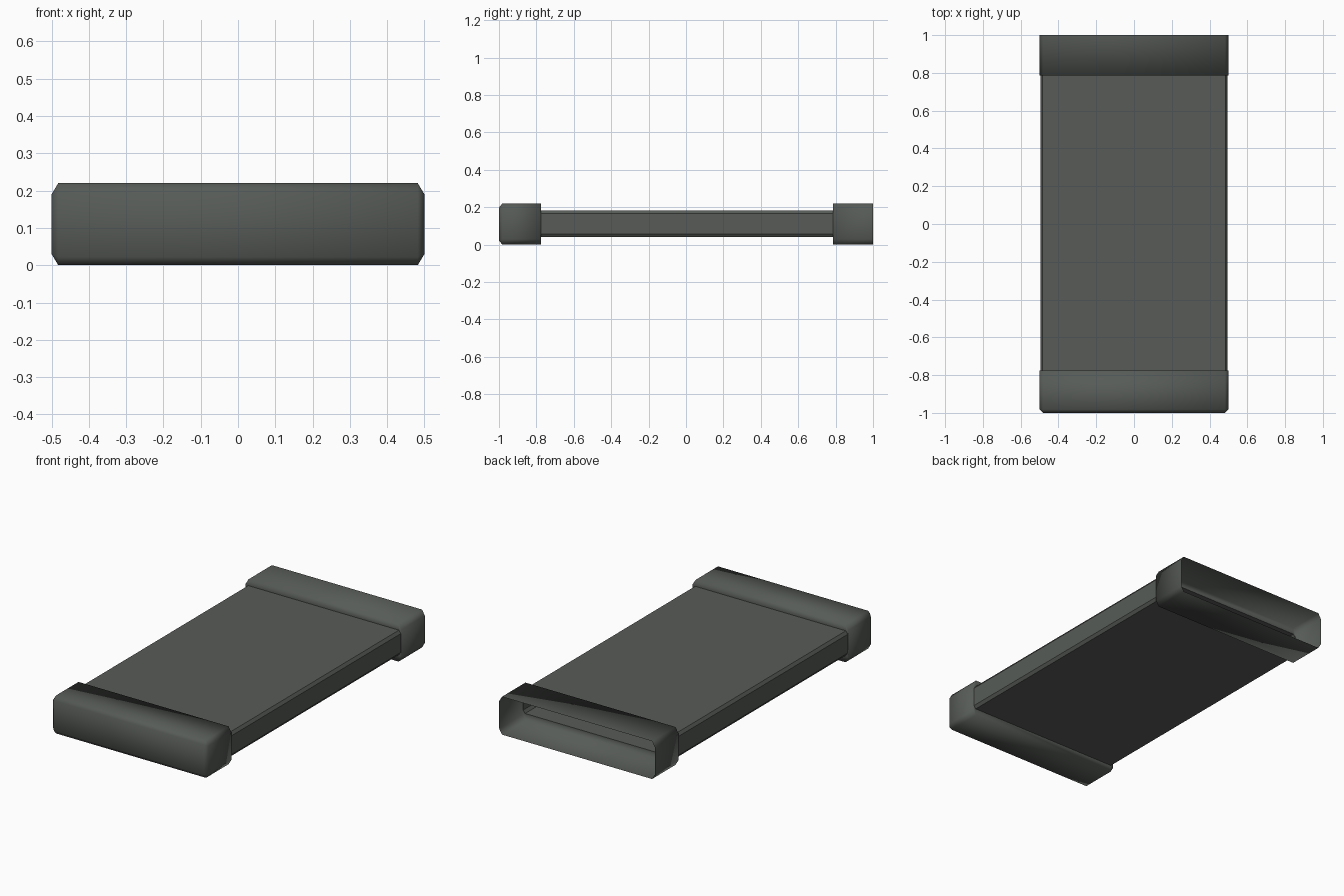
import bpy, bmesh

if "Cube" in bpy.data.objects:
    bpy.data.objects.remove(bpy.data.objects["Cube"])

mat = bpy.data.materials.new("dark grey green")
mat.diffuse_color = (0.095, 0.105, 0.095, 1)
mat.use_nodes = True
mat.node_tree.nodes["Principled BSDF"].inputs["Base Color"].default_value = mat.diffuse_color


def section(y, hx, z0, z1, cx, cz):
    """Chamfered rectangle across the y axis."""
    return [(hx, y, z0 + cz), (hx, y, z1 - cz), (hx - cx, y, z1), (-hx + cx, y, z1),
            (-hx, y, z1 - cz), (-hx, y, z0 + cz), (-hx + cx, y, z0), (hx - cx, y, z0)]


def loft(name, sections, close_first=False, smooth_all=True):
    bm = bmesh.new()
    rings = [[bm.verts.new(p) for p in s] for s in sections]
    for a, b in zip(rings, rings[1:]):
        for i in range(8):
            j = (i + 1) % 8
            bm.faces.new((a[i], a[j], b[j], b[i]))
    if close_first:
        bm.faces.new(rings[0])
    bmesh.ops.remove_doubles(bm, verts=bm.verts, dist=1e-4)
    bmesh.ops.recalc_face_normals(bm, faces=bm.faces)
    # make sure the upper faces look up
    top = max(bm.faces, key=lambda f: f.calc_center_median().z)
    if top.normal.z < 0:
        bmesh.ops.reverse_faces(bm, faces=bm.faces)
    me = bpy.data.meshes.new(name)
    bm.to_mesh(me)
    bm.free()
    ob = bpy.data.objects.new(name, me)
    bpy.context.collection.objects.link(ob)
    me.materials.append(mat)
    for o in bpy.context.selected_objects:
        o.select_set(False)
    ob.select_set(True)
    bpy.context.view_layer.objects.active = ob
    if smooth_all:
        bpy.ops.object.shade_smooth()
    else:
        bpy.ops.object.shade_smooth_by_angle()
    return ob


def cap_ring(y):
    return section(y, 0.5, 0.0, 0.22, 0.018, 0.03)


def slab_ring(y):
    return section(y, 0.496, 0.04, 0.183, 0.012, 0.017)


FRONT, BACK = -0.775, 0.785

# front cap: closed, bevelled nose and a step down to the slab
nose = section(-1.0, 0.482, 0.022, 0.198, 0, 0)
loft("front_cap", [nose, cap_ring(-0.982), cap_ring(FRONT), slab_ring(FRONT)], close_first=True)

# hollow slab between the caps
loft("middle_slab", [slab_ring(FRONT), slab_ring(BACK)], smooth_all=False)

# back cap: step up from the slab, open at the rear
loft("back_cap", [slab_ring(BACK), cap_ring(BACK), cap_ring(1.0)])
